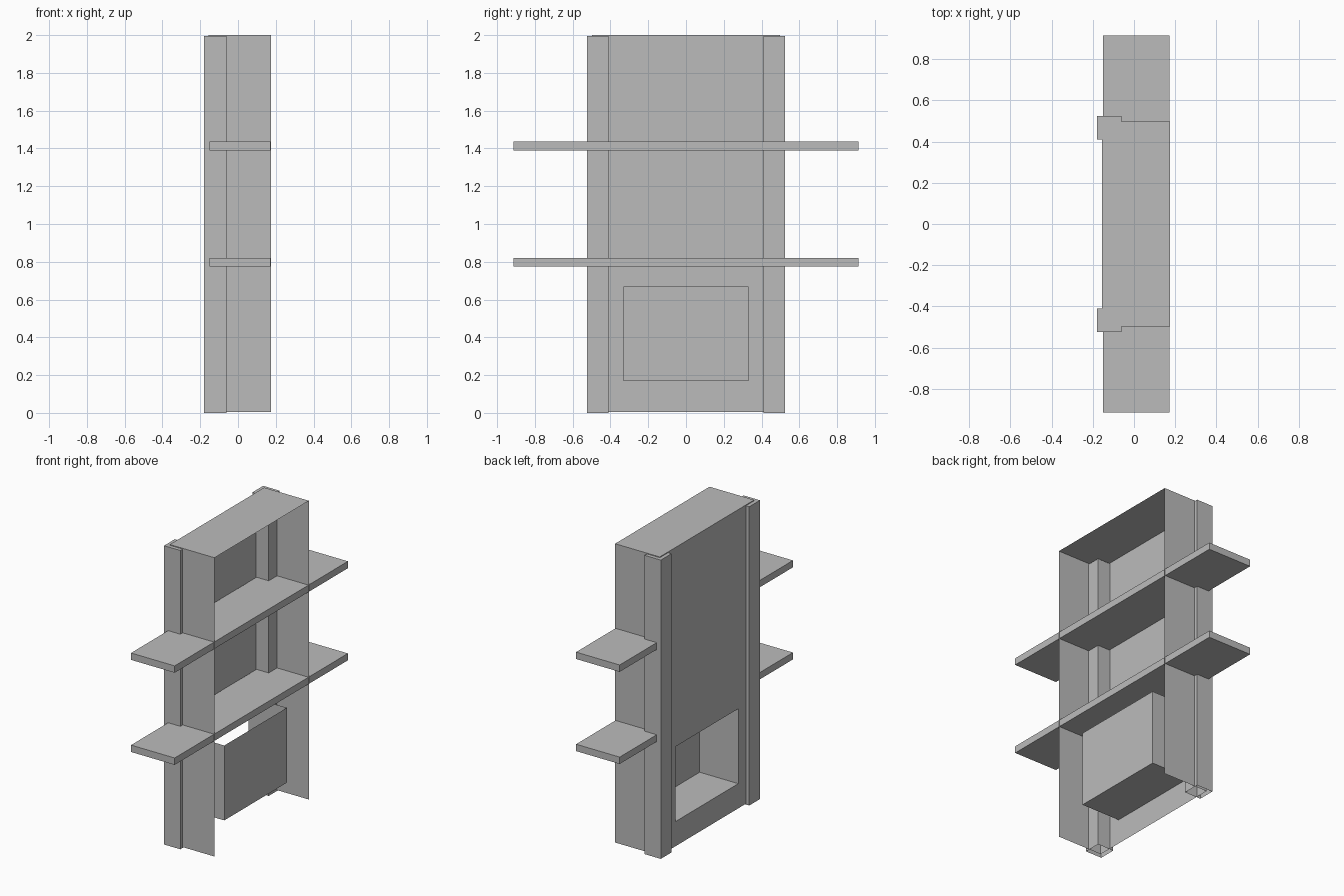
import bpy

# Remove the default cube
cube = bpy.data.objects.get("Cube")
if cube:
    bpy.data.objects.remove(cube, do_unlink=True)

grey = bpy.data.materials.new("light grey")
grey.use_nodes = True
colour = (0.5, 0.5, 0.5, 1)
grey.diffuse_color = colour
grey.node_tree.nodes["Principled BSDF"].inputs["Base Color"].default_value = colour

# Corner order: index bits are x, y, z
SIDES = {
    "left": (0, 4, 6, 2), "right": (1, 3, 7, 5),
    "front": (0, 1, 5, 4), "back": (2, 6, 7, 3),
    "bottom": (0, 2, 3, 1), "top": (4, 5, 7, 6),
}


def make(name, verts, faces):
    mesh = bpy.data.meshes.new(name)
    mesh.from_pydata(verts, [], faces)
    mesh.materials.append(grey)
    obj = bpy.data.objects.new(name, mesh)
    bpy.context.collection.objects.link(obj)
    return obj


def box(name, xs, ys, zs, omit=()):
    """Box between the given limits, with the omitted sides left open."""
    verts = [(x, y, z) for z in zs for y in ys for x in xs]
    return make(name, verts, [f for side, f in SIDES.items() if side not in omit])


def sheet(name, xs, ys, zs, side):
    """Single flat sheet: one side of a box."""
    return box(name, xs, ys, zs, [s for s in SIDES if s != side])


BACK, FRONT = -0.155, 0.175
HALF = 0.498
TOP = 2.0
NICHE_Y = (-0.33, 0.33)
NICHE_Z = (0.17, 0.67)

# Back panel with a rectangular opening
ys = (-HALF, *NICHE_Y, HALF)
zs = (0.005, *NICHE_Z, TOP)
grid = [(BACK, y, z) for z in zs for y in ys]
cells = [(c + 4 * r, c + 4 * r + 4, c + 4 * r + 5, c + 4 * r + 1)
         for r in range(3) for c in range(3) if (r, c) != (1, 1)]
make("back_panel", grid, cells)

# Open-topped bin behind the opening
box("niche_bin", (BACK, 0.13), NICHE_Y, NICHE_Z, ("left", "top"))

# Thin side and top panels
sheet("right_side_panel", (BACK, FRONT), (-HALF, HALF), (0.005, TOP), "front")
sheet("left_side_panel", (BACK, FRONT), (-HALF, HALF), (0.005, TOP), "back")
sheet("top_panel", (BACK, FRONT), (-HALF, HALF), (0, TOP), "top")

# Hollow corner posts, open underneath
for label, limits in (("right", (-0.523, -0.41)), ("left", (0.41, 0.523))):
    box(label + "_post", (-0.18, -0.06), limits, (0, 1.995), ("bottom",))

# Shelves running through the frame
for label, z in (("lower", 0.775), ("upper", 1.39)):
    box(label + "_shelf", (-0.15, 0.172), (-0.914, 0.914), (z, z + 0.046))
